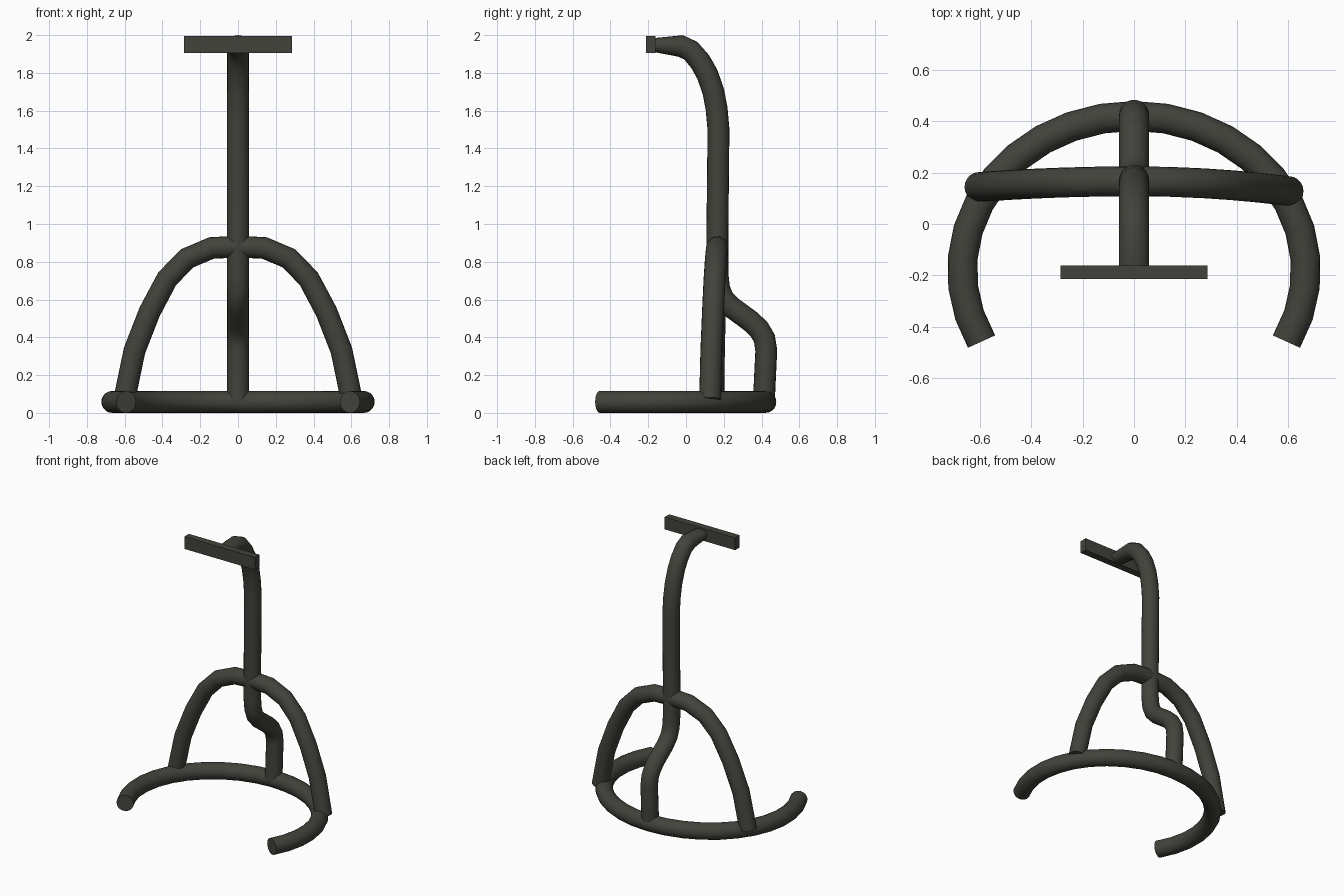
import bpy, bmesh, math
from mathutils import Vector

if "Cube" in bpy.data.objects:
    bpy.data.objects.remove(bpy.data.objects["Cube"])

R = 0.058
SIDES = 20

mat = bpy.data.materials.new("dark olive grey")
mat.diffuse_color = (0.055, 0.055, 0.045, 1)
mat.use_nodes = True
mat.node_tree.nodes["Principled BSDF"].inputs["Base Color"].default_value = mat.diffuse_color


def finish(name, bm):
    bmesh.ops.recalc_face_normals(bm, faces=bm.faces)
    me = bpy.data.meshes.new(name)
    bm.to_mesh(me)
    bm.free()
    me.materials.append(mat)
    ob = bpy.data.objects.new(name, me)
    bpy.context.collection.objects.link(ob)
    bpy.ops.object.select_all(action='DESELECT')
    ob.select_set(True)
    bpy.context.view_layer.objects.active = ob
    bpy.ops.object.shade_smooth_by_angle(angle=math.radians(35))
    return ob


def tube(name, path, normal, flat=None):
    """Sweep a round section along a path lying in the plane of `normal`."""
    pts = [Vector(p) for p in path]
    n = Vector(normal)
    bm = bmesh.new()
    rings = []
    for i, p in enumerate(pts):
        a = pts[max(i - 1, 0)]
        b = pts[min(i + 1, len(pts) - 1)]
        d0 = (p - a).normalized() if i else (b - p).normalized()
        d1 = (b - p).normalized() if i < len(pts) - 1 else d0
        side = n.cross((d0 + d1).normalized()).normalized()
        s = flat.get(i, 1) if flat else 1
        rings.append([bm.verts.new(p + R * (math.cos(t) * s * side + math.sin(t) * n))
                      for t in (2 * math.pi * k / SIDES for k in range(SIDES))])
    for r0, r1 in zip(rings, rings[1:]):
        for k in range(SIDES):
            j = (k + 1) % SIDES
            bm.faces.new((r0[k], r0[j], r1[j], r1[k]))
    bm.faces.new(rings[0])
    bm.faces.new(rings[-1])
    return finish(name, bm)


# open floor ring
N = 22
ring = []
for i in range(N + 1):
    t = math.radians(-27.5 + 235 * i / N)
    ring.append((0.668 * math.cos(t), -0.18 + 0.6 * math.sin(t), R))
tube("base_ring", ring, (0, 0, 1))

# arched brace, leaning slightly and a little uneven left to right
half = [(0.14, 0.873), (0.27, 0.818), (0.375, 0.71), (0.468, 0.535),
        (0.548, 0.33), (0.602, 0.07)]
arch = [(-x, 0.166 - 0.022 * (x / 0.6) ** 2, z) for x, z in reversed(half)]
arch += [(0, 0.166, 0.88)]
arch += [(x, 0.166 - 0.038 * (x / 0.6) ** 2, z) for x, z in half]
tube("arch_brace", arch, (0, 1, 0))

# bent upright post, flattened where it meets the bar
post = [(0.412, 0.06), (0.425, 0.33), (0.415, 0.395), (0.385, 0.445), (0.34, 0.487),
        (0.24, 0.56), (0.197, 0.605), (0.175, 0.66), (0.166, 0.74), (0.166, 0.94),
        (0.172, 1.5), (0.162, 1.61), (0.145, 1.7), (0.114, 1.79), (0.075, 1.86),
        (0.025, 1.918), (-0.03, 1.943), (-0.165, 1.947)]
tube("upright_post", [(0, y, z) for y, z in post], (1, 0, 0), {17: 0.65})

# cross bar
bm = bmesh.new()
bmesh.ops.create_cube(bm, size=1)
for v in bm.verts:
    v.co = (v.co.x * 0.57, v.co.y * 0.052 - 0.187, v.co.z * 0.09 + 1.95)
finish("cross_bar", bm)
